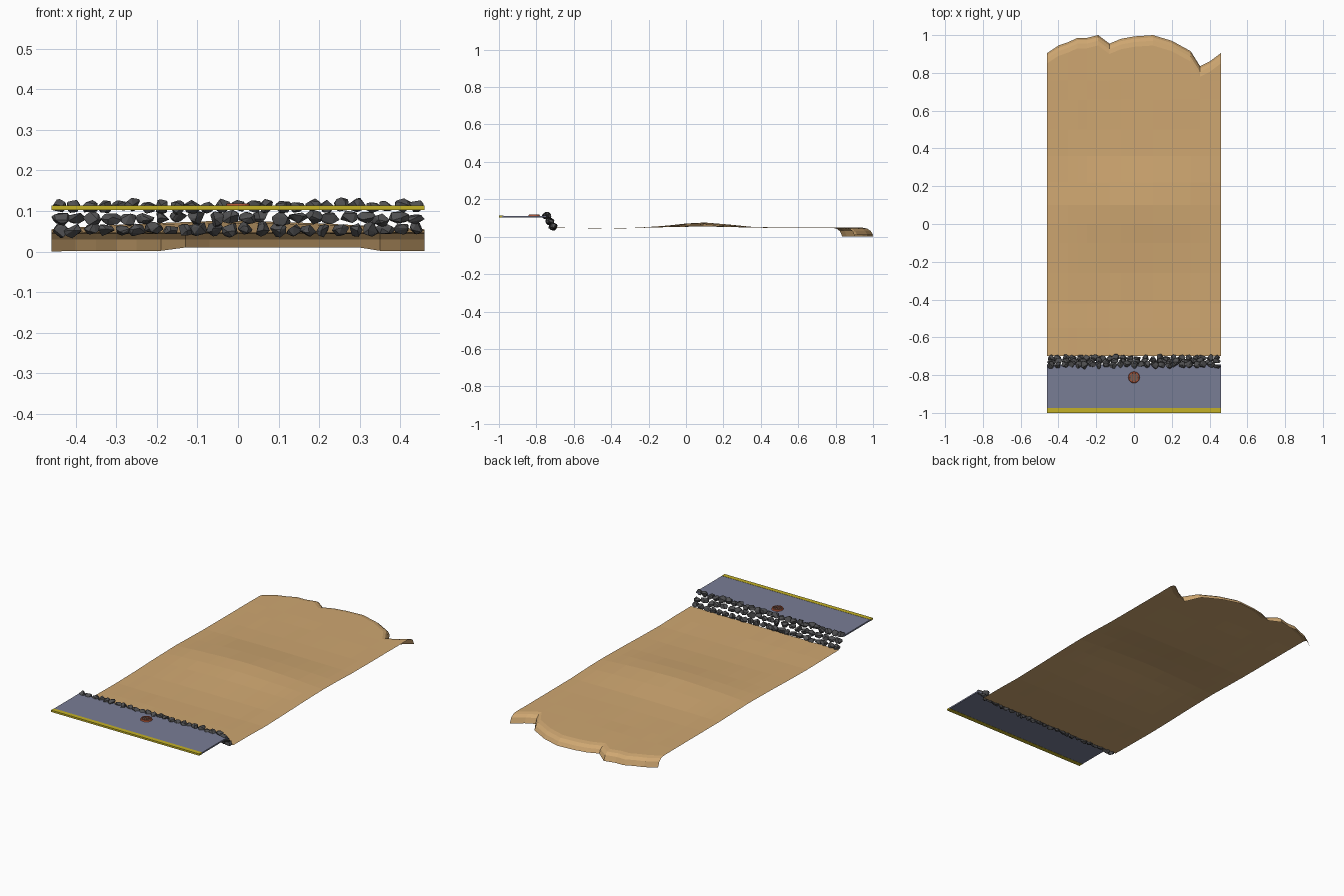
import bpy, bmesh, math, random
from mathutils import Vector

if "Cube" in bpy.data.objects:
    bpy.data.objects.remove(bpy.data.objects["Cube"])
random.seed(7)

def mat(name, c):
    m = bpy.data.materials.new(name)
    m.diffuse_color = (*c, 1)
    m.use_nodes = True
    m.node_tree.nodes["Principled BSDF"].inputs["Base Color"].default_value = m.diffuse_color
    return m

SAND = mat("sand", (0.62, 0.385, 0.165))
ROAD = mat("road_grey", (0.19, 0.205, 0.30))
YELLOW = mat("kerb_yellow", (0.55, 0.44, 0.02))
ROCK = mat("dark_rock", (0.08, 0.08, 0.083))
RUST = mat("rust_red", (0.42, 0.09, 0.04))
IRON = mat("iron_grey", (0.12, 0.10, 0.09))

def finish(bm, name, m):
    me = bpy.data.meshes.new(name)
    bm.to_mesh(me)
    bm.free()
    ob = bpy.data.objects.new(name, me)
    bpy.context.collection.objects.link(ob)
    me.materials.append(m)
    return ob

def box(name, x0, x1, y0, y1, z0, z1, m):
    bm = bmesh.new()
    bmesh.ops.create_cube(bm, size=1)
    for v in bm.verts:
        v.co = (x0 if v.co.x < 0 else x1, y0 if v.co.y < 0 else y1,
                z0 if v.co.z < 0 else z1)
    return finish(bm, name, m)

# Sand: gently humped sheet whose wavy far edge rolls down to the water
W = 0.46
edge = [(-.46, .905), (-.40, .945), (-.35, .962), (-.30, .985), (-.25, .985), (-.19, 1.0),
        (-.13, .955), (-.07, .98), (0, .993), (.1, 1.0), (.2, .97), (.30, .915),
        (.35, .835), (.40, .86), (.46, .905)]
rows = [-.70, -.55, -.42, -.26, -.1, .0, .1, .22, .36, .5, .66, .76]
curl = [(.055, .048), (.03, .043), (.012, .03), (0, .0)]  # distance from edge, height

bm = bmesh.new()
grid = []
for y in rows:
    line = []
    for x, _ in edge:
        side = 0.25 + 0.75 * math.cos(x / W * math.pi / 2)
        z = 0.048 + 0.027 * side * math.exp(-((y - 0.09) / 0.2) ** 2)
        z -= 0.004 * math.exp(-((y + 0.4) / 0.15) ** 2)
        z += random.uniform(-.001, .001)
        line.append(bm.verts.new((x, y, z)))
    grid.append(line)
for d, z in curl:
    line = []
    for x, ey in edge:
        low = 0.010 if -.15 < x < .32 else 0.002
        if x == -W:
            low = 0
        line.append(bm.verts.new((x, ey - d, max(z, low))))
    grid.append(line)
for a, b in zip(grid, grid[1:]):
    for i in range(len(edge) - 1):
        bm.faces.new((a[i], a[i + 1], b[i + 1], b[i]))
finish(bm, "sand_beach", SAND)

# Road slab and yellow kerb line
box("road", -W, W, -.985, -.745, .104, .112, ROAD)
box("yellow_kerb", -W, W, -1.0, -.975, .103, .113, YELLOW)

# Rock embankment: three rows of faceted boulders stepping down to the sand
def rock(bm, c, size):
    pts = []
    for _ in range(18):
        d = Vector((random.gauss(0, 1), random.gauss(0, 1), random.gauss(0, 1))).normalized()
        d *= random.uniform(.88, 1.05)
        pts.append(bm.verts.new((c[0] + d.x * size[0], c[1] + d.y * size[1], c[2] + d.z * size[2])))
    r = bmesh.ops.convex_hull(bm, input=pts)
    junk = [v for v in r["geom_interior"] if isinstance(v, bmesh.types.BMVert)]
    bmesh.ops.delete(bm, geom=junk, context='VERTS')

for name, y, z, n in (("rocks_top", -.745, .111, 25), ("rocks_middle", -.73, .083, 22),
                      ("rocks_bottom", -.711, .055, 24)):
    bm = bmesh.new()
    step = 2 * W / n
    for i in range(n):
        sx = step * random.uniform(.52, .68)
        x = -W + step * (i + .5) + random.uniform(-.004, .004)
        x = max(-W + sx, min(W - sx, x))
        rock(bm, (x, y + random.uniform(-.004, .004), z + random.uniform(-.004, .004)),
             (sx, random.uniform(.019, .024), random.uniform(.015, .021)))
    bmesh.ops.recalc_face_normals(bm, faces=bm.faces)
    finish(bm, name, ROCK)

# Drain cover: iron disc, rusty ring and grate bars
CY = -.812
bm = bmesh.new()
bmesh.ops.create_cone(bm, cap_ends=True, segments=20, radius1=.024, radius2=.024, depth=.004)
bmesh.ops.translate(bm, verts=bm.verts, vec=(0, CY, .114))
finish(bm, "drain_disc", IRON)

bm = bmesh.new()
prof = [(.031, .111), (.028, .119), (.023, .119), (.022, .111)]
N = 20
ring = [[bm.verts.new((r * math.cos(2 * math.pi * k / N), CY + r * math.sin(2 * math.pi * k / N), z))
         for r, z in prof] for k in range(N)]
for k in range(N):
    a, b = ring[k], ring[(k + 1) % N]
    for j in range(4):
        bm.faces.new((a[j], b[j], b[(j + 1) % 4], a[(j + 1) % 4]))
bmesh.ops.recalc_face_normals(bm, faces=bm.faces)
finish(bm, "drain_ring", RUST)

for i in (-1, 0, 1):
    o = i * .011
    h = math.sqrt(.023 ** 2 - o ** 2)
    box("grate_bar_long", o - .0015, o + .0015, CY - h, CY + h, .115, .118, RUST)
    box("grate_bar_cross", -h, h, CY + o - .0015, CY + o + .0015, .115, .1175, IRON)
